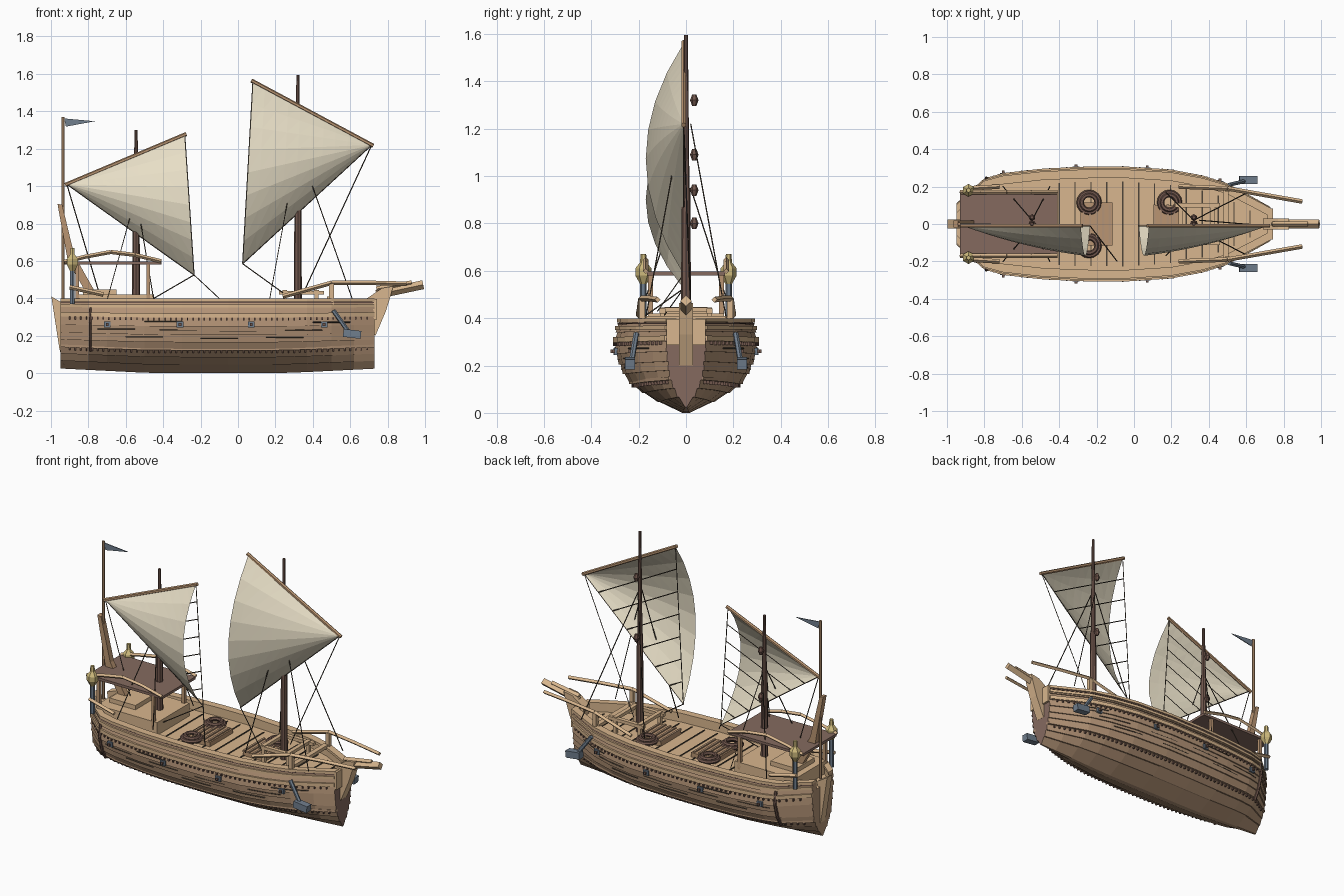
import bpy, bmesh
from mathutils import Vector, Matrix

cube = bpy.data.objects.get("Cube")
if cube:
    bpy.data.objects.remove(cube)

def material(name, *srgb):
    col = [((c / 255 + 0.055) / 1.055) ** 2.4 for c in srgb] + [1]
    m = bpy.data.materials.new(name)
    m.use_nodes = True
    m.diffuse_color = col
    m.node_tree.nodes["Principled BSDF"].inputs["Base Color"].default_value = col
    return m

HULL = material("hull wood", 180, 148, 119)
LIGHT = material("light wood", 216, 182, 142)
YARD = material("spar wood", 186, 149, 114)
DARK = material("mast wood", 113, 87, 77)
BROWN = material("roof brown", 133, 106, 95)
SAIL = material("sail cloth", 232, 223, 199)
ROPE = material("dark rope", 78, 69, 58)
METAL = material("blue metal", 112, 126, 141)
GOLD = material("lantern gold", 206, 186, 124)

def finish(name, bm, *mats):
    bmesh.ops.recalc_face_normals(bm, faces=bm.faces)
    me = bpy.data.meshes.new(name)
    bm.to_mesh(me)
    bm.free()
    for m in mats:
        me.materials.append(m)
    bpy.context.collection.objects.link(bpy.data.objects.new(name, me))

def boxes(name, items, mat, tilt=0):
    bm = bmesh.new()
    for c, s in items:
        mtx = Matrix.Translation(c) @ Matrix.Rotation(tilt, 4, 'Y') @ Matrix.Diagonal((*s, 1))
        bmesh.ops.create_cube(bm, size=1, matrix=mtx)
    finish(name, bm, mat)

def rods(name, lines, r, mat, r2=None, sides=6):
    # tapered bars along each polyline
    bm = bmesh.new()
    for line in lines:
        for p, q in zip(line, line[1:]):
            p, q = Vector(p), Vector(q)
            d = q - p
            turn = d.to_track_quat('Z', 'Y').to_matrix().to_4x4()
            bmesh.ops.create_cone(bm, cap_ends=True, segments=sides, radius1=r,
                                  radius2=r if r2 is None else r2, depth=d.length,
                                  matrix=Matrix.Translation((p + q) / 2) @ turn)
    finish(name, bm, mat)

def prism(name, pts, thick, mat):
    bm = bmesh.new()
    f = bm.faces.new([bm.verts.new((x, -thick / 2, z)) for x, z in pts])
    ext = bmesh.ops.extrude_face_region(bm, geom=[f])["geom"]
    bmesh.ops.translate(bm, vec=(0, thick, 0), verts=[v for v in ext if isinstance(v, bmesh.types.BMVert)])
    finish(name, bm, mat)

def loft(bm, rings):
    rows = [[bm.verts.new(p) for p in ring] for ring in rings]
    n = len(rows[0])
    for a, b in zip(rows, rows[1:]):
        for j in range(n):
            k = (j + 1) % n
            bm.faces.new((a[j], a[k], b[k], b[j])).material_index = j
    return bm.faces.new(rows[0]), bm.faces.new(rows[-1])

def table(rows, t):
    for (a, u), (b, v) in zip(rows, rows[1:]):
        if t <= b:
            return u + (v - u) * max(0, (t - a) / (b - a))
    return rows[-1][1]

# Hull lines: plan half-width, section shape, keel rise
PLAN = [(-.95, .1), (-.8, .235), (-.7, .264), (-.5, .287), (-.3, .298), (-.05, .3),
        (.2, .283), (.37, .25), (.5, .208), (.62, .142), (.73, .08)]
SECTION = [(0, .05), (.05, .4), (.1, .67), (.14, .82), (.18, .89), (.27, 1), (.33, .97), (.4, .93)]
STATIONS = [x for x, w in PLAN]
DECK = .34

def side(x, z):
    return table(PLAN, x) * table(SECTION, z)

def lift(x, z):
    rise = .03 * max(0, (abs(x + .1) - .35) / .6)
    return z + rise * (1 - z / .4)

# Lapped-plank hull with deck
levels = [0, .045, .085, .125, .165, .205, .25, .295, .34, .385]
rings = []
for x in STATIONS:
    half = []
    for lo, hi in zip(levels, levels[1:]):
        half.append((side(x, lo) + (.008 if lo else 0), lift(x, lo)))
        half.append((side(x, hi), lift(x, hi)))
    inner = side(x, .385) - .03
    half += [(inner, .385), (inner, DECK)]
    rings.append([(x, y, z) for y, z in half] + [(x, -y, z) for y, z in reversed(half)])
bm = bmesh.new()
stern, bow = loft(bm, rings)
inside = len(half) - 3
for f in bm.faces:
    f.material_index = 1 if inside <= f.material_index <= inside + 4 else 0
stern.material_index, bow.material_index = 0, 2
finish("hull", bm, HULL, LIGHT, BROWN)

def rail(name, z, h, inset, out, mat):
    bm = bmesh.new()
    for s in (-1, 1):
        loft(bm, [[(x, s * (side(x, z) + o), lift(x, z) + dz) for o, dz in
                   ((-inset, 0), (out, 0), (out, h), (-inset, h))] for x in STATIONS])
    for f in bm.faces:
        f.material_index = 0
    finish(name, bm, mat)

rail("cap_rail", .382, .016, .036, .01, LIGHT)
rail("upper_wale", .35, .016, .01, .012, LIGHT)
rail("shadow_seam", .374, .006, .01, .006, DARK)
rail("middle_wale", .298, .022, .01, .012, LIGHT)
rail("lower_wale", .122, .014, .01, .014, HULL)

# Studs, seams, ports and fenders on the hull
studs = [((x, s * (side(x, z) + .006), lift(x, z)), (.008, .012, .016))
         for z in (.29, .115) for s in (-1, 1) for x in [-.9 + .03 * i for i in range(54)]]
boxes("wale_studs", studs, DARK)
seams = [[(x + d * .05, s * (side(x + d * .05, z) + .003), lift(x, z)) for d in range(5)]
         for s in (-1, 1) for x, z in ((-.75, .23), (-.42, .23), (-.1, .225), (.25, .23),
                                       (-.6, .19), (-.2, .185), (.15, .19), (.4, .27), (-.5, .275))]
rods("plank_seams", seams, .003, ROPE, sides=4)
ports = [(x, s) for s in (-1, 1) for x in (-.7, -.31, .07, .46)]
boxes("port_plates", [((x, s * (side(x, .26) + .006), .26), (.035, .014, .03)) for x, s in ports], METAL)
boxes("port_knobs", [((x, s * (side(x, .26) + .014), .26), (.014, .02, .014)) for x, s in ports], DARK)
rods("side_fenders", [[(-.79, s * (side(-.79, z) + .008), z) for z in (.12, .18, .27, .35)] for s in (-1, 1)], .009, DARK)

# Stem, sternpost and bow spars
prism("stem_head", [(.69, .4), (.71, .22), (.735, .2), (.79, .33), (.815, .41), (.83, .465), (.77, .455)], .06, LIGHT)
prism("sternpost", [(-.998, .41), (-.93, .37), (-.93, .04), (-.955, .13)], .05, LIGHT)
rods("bowsprit", [[(.74, .0, .42), (.99, 0, .473)]], .024, LIGHT, sides=4)
rods("bowsprit_upper", [[(.74, 0, .45), (.93, 0, .482)]], .014, LIGHT, sides=4)
rods("bow_side_spars", [[(.24, s * .2, .41), (.5, s * .19, .483), (.7, s * .155, .483), (.9, s * .12, .478)]
                        for s in (-1, 1)], .012, LIGHT, sides=4)
boxes("bow_spar_posts", [((.5, s * .185, .42), (.025, .025, .12)) for s in (-1, 1)], LIGHT)
boxes("bow_bulwark", [((.728, 0, .342), (.03, .165, .11)), ((.49, 0, .4), (.03, .36, .02))], LIGHT)

# Anchors
for s, label in ((-1, "right"), (1, "left")):
    rods(label + "_anchor_shank", [[(.51, s * .21, .335), (.595, s * .23, .215)]], .012, METAL)
    boxes(label + "_anchor_block", [((.61, s * .236, .21), (.095, .043, .042))], METAL, .12)

# Deck seams, hatches, rope coils
boxes("deck_seams", [((x, 0, DECK + .002), (.007, 2 * side(x, .33) - .13, .004))
                     for x in [-.4 + .085 * i for i in range(13)]], ROPE)
boxes("hatches", [((-.2, 0, .35), (.17, .23, .035)), ((.18, 0, .35), (.15, .2, .035))], YARD)
boxes("hatch_slats", [((cx + d * .035, 0, .37), (.012, .21, .01))
                      for cx in (-.2, .18) for d in (-2, -1, 0, 1, 2)], HULL)
for x, y in ((-.24, .115), (-.24, -.115), (.19, .115)):
    for r, z in ((.056, .365), (.04, .378)):
        bpy.ops.mesh.primitive_torus_add(major_segments=16, minor_segments=6, major_radius=r,
                                         minor_radius=.012, location=(x, y, z))
        bpy.context.object.name = "rope_coil"
        bpy.context.object.data.materials.append(DARK)
boxes("mast_bitts", [((.34, s * .1, .43), (.24, .025, .02)) for s in (-1, 1)] +
      [((x, 0, .435), (.025, .22, .02)) for x in (.25, .42)] +
      [((x, s * .1, .375), (.02, .02, .11)) for x in (.25, .42) for s in (-1, 1)], LIGHT)

# Stern cabin, roof and lanterns
boxes("cabin", [((-.66, 0, .37), (.42, .32, .1)), ((-.74, 0, .43), (.18, .18, .035))], LIGHT)
boxes("cabin_roof", [((-.67, 0, .588), (.52, .33, .016))], BROWN)
boxes("roof_posts", [((x, s * .15, .48), (.02, .02, .21)) for x in (-.48, -.86) for s in (-1, 1)], YARD)
rods("roof_rails", [[(x, s * .17, z) for x, z in ((-.93, .595), (-.82, .622), (-.68, .648), (-.55, .632), (-.41, .598))]
                    for s in (-1, 1)], .011, LIGHT, sides=4)
rods("stern_side_rails", [[(-.9, s * .19, .46), (-.72, s * .2, .42)] for s in (-1, 1)], .012, LIGHT, sides=4)
spots = [(-.885, s * .18) for s in (-1, 1)]
for part, lo, hi, r, r2, mat in (("post", .37, .56, .014, .014, METAL), ("base", .545, .58, .014, .034, GOLD),
                                 ("body", .58, .61, .034, .034, GOLD), ("top", .61, .635, .034, .014, GOLD),
                                 ("finial", .635, .67, .014, .012, GOLD)):
    rods("lantern_" + part, [[(x, y, lo), (x, y, hi)] for x, y in spots], r, mat, r2)

# Stern fin, flagpole and flag
prism("stern_fin", [(-.965, .905), (-.94, .9), (-.875, .63), (-.75, .41), (-.8, .41), (-.91, .6)], .035, YARD)
rods("flagpole", [[(-.935, 0, .38), (-.935, 0, 1.37)]], .009, YARD)
prism("flag", [(-.93, 1.362), (-.765, 1.347), (-.92, 1.318)], .005, METAL)

# Masts with lateen sails
def rig(label, x, top, peak, tack, clew, blocks):
    rods(label + "_mast", [[(x, 0, DECK), (x, 0, .95)]], .022, DARK, .018, 8)
    rods(label + "_topmast", [[(x, 0, .92), (x, 0, top)]], .015, DARK, .008, 8)
    P, Q, C = [Vector((px, -.01, pz)) for px, pz in (tack, peak, clew)]
    bm = bmesh.new()
    n, m = 10, 8
    rows = []
    for i in range(n + 1):
        s = i / n
        rows.append([P.lerp(Q.lerp(C, j / m), s) - Vector((0, .64 * j / m * (1 - j / m) * s * (1.5 - s / 2), 0))
                     for j in range(m + 1)])
    rows = [[bm.verts.new(p) for p in row] for row in rows]
    for a, b in zip(rows, rows[1:]):
        for j in range(m):
            bm.faces.new((a[j], b[j], b[j + 1]))
            bm.faces.new((a[j], b[j + 1], a[j + 1]))
    bmesh.ops.remove_doubles(bm, verts=bm.verts, dist=.0005)
    finish(label + "_sail", bm, SAIL)
    out = (Q - P).normalized() * .01
    rods(label + "_yard", [[P - out, Q + out]], .011, YARD)
    rungs = [[Q.lerp(C, u / 7), P.lerp(C, u / 7)] for u in range(1, 7)]
    rods(label + "_sail_ropes", [[Q, C], [P, C]] + rungs, .003, ROPE, sides=4)
    # Pulley blocks beside the mast
    rods(label + "_blocks", [[(x, .035, z - .024), (x, .035, z)] for z in blocks], .009, DARK, .018)
    rods(label + "_block_tops", [[(x, .035, z), (x, .035, z + .024)] for z in blocks], .018, DARK, .009)
    return P, C

P1, C1 = rig("rear", -.545, 1.3, (-.285, 1.275), (-.915, 1.01), (-.235, .525), (.8, 1.09))
P2, C2 = rig("fore", .32, 1.595, (.08, 1.56), (.715, 1.22), (.025, .585), (.94, 1.32))

# Standing rigging
stays = [[P1, (-.74, .0, .42)], [C1, (-.45, -.1, .4)], [C1, (-.09, -.2, .39)],
         [C2, (.24, -.12, .43)], [P2, (.35, .02, .43)]]
for s in (-1, 1):
    stays += [[(-.545, s * .02, .95), (x, s * .2, .39)] for x in (-.7, -.45)]
    stays += [[(.32, s * .02, 1.22), (x, s * .17, .4)] for x in (.17, .61)]
rods("rigging", stays, .003, ROPE, sides=4)
